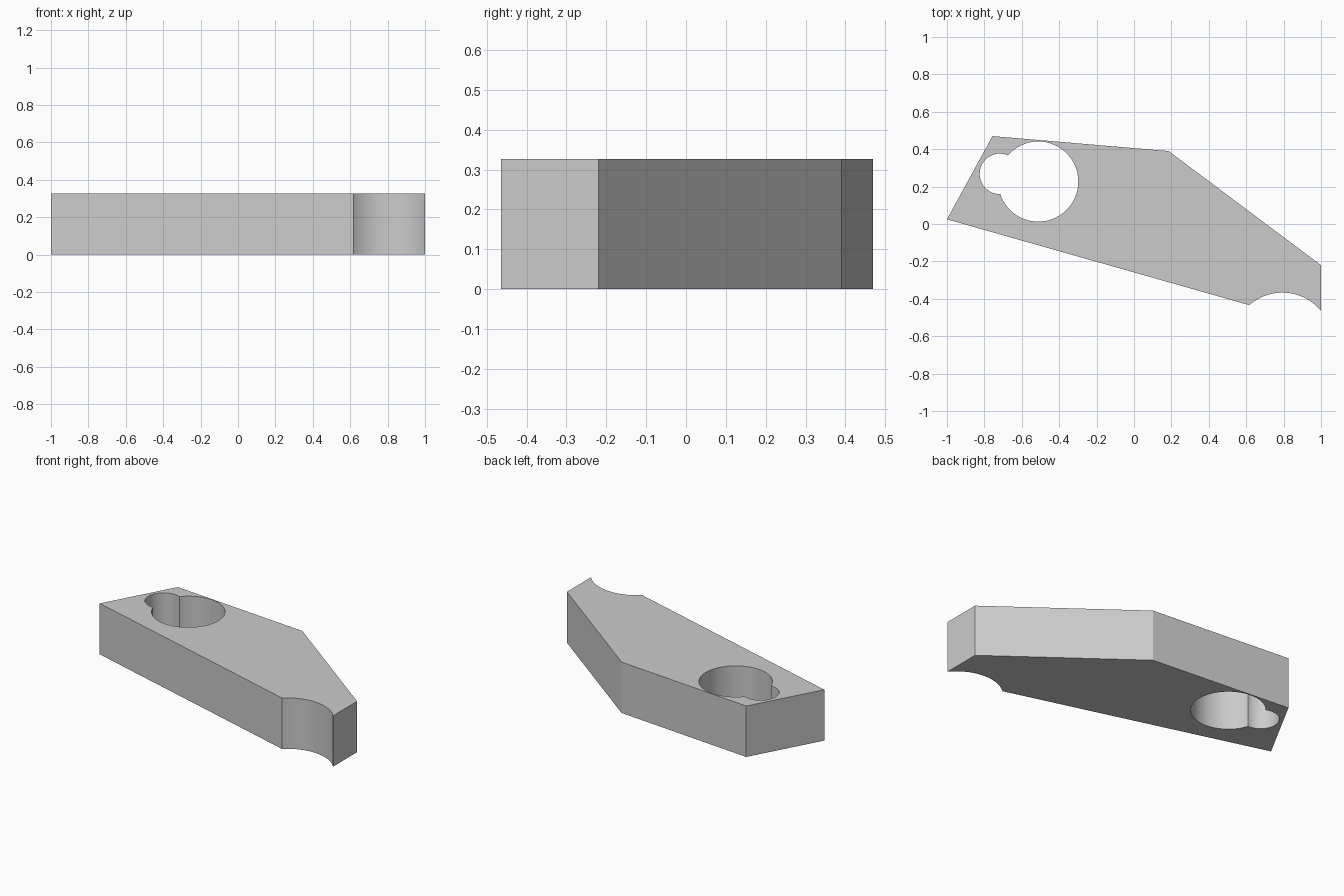
import bpy
import bmesh

if "Cube" in bpy.data.objects:
    bpy.data.objects.remove(bpy.data.objects["Cube"], do_unlink=True)

HEIGHT = 0.327

# Plain grey material
grey = bpy.data.materials.new("light_grey")
grey.use_nodes = True
colour = (0.6, 0.6, 0.6, 1)
grey.diffuse_color = colour
grey.node_tree.nodes["Principled BSDF"].inputs["Base Color"].default_value = colour

# Angular plate extruded from its outline
outline = [(-1, 0.025), (0.6, -0.429), (1, -0.542), (1, -0.22),
           (0.185, 0.39), (-0.757, 0.47)]
bm = bmesh.new()
base = bm.faces.new([bm.verts.new((x, y, 0)) for x, y in outline])
top = bmesh.ops.extrude_face_region(bm, geom=[base])["geom"]
bmesh.ops.translate(bm, vec=(0, 0, HEIGHT),
                    verts=[g for g in top if isinstance(g, bmesh.types.BMVert)])
bmesh.ops.recalc_face_normals(bm, faces=bm.faces)
mesh = bpy.data.meshes.new("bracket_plate")
bm.to_mesh(mesh)
bm.free()
plate = bpy.data.objects.new("bracket_plate", mesh)
bpy.context.collection.objects.link(plate)
mesh.materials.append(grey)


def cut_round(name, x, y, radius):
    """Cut a vertical round opening through the plate."""
    bpy.ops.mesh.primitive_cylinder_add(vertices=96, radius=radius, depth=1,
                                        location=(x, y, HEIGHT / 2))
    cutter = bpy.context.object
    cutter.name = name
    cutter.hide_render = True
    cutter.data.materials.append(grey)
    bpy.ops.object.select_all(action="DESELECT")
    bpy.context.view_layer.objects.active = plate
    plate.select_set(True)
    cut = plate.modifiers.new(name, "BOOLEAN")
    cut.operation = "DIFFERENCE"
    cut.solver = "EXACT"
    cut.object = cutter
    bpy.ops.object.modifier_apply(modifier=name)
    bpy.data.objects.remove(cutter, do_unlink=True)


# Keyhole opening and the concave notch at the narrow end
cut_round("large_hole", -0.512, 0.227, 0.214)
cut_round("small_hole", -0.717, 0.268, 0.108)
cut_round("end_notch", 0.793, -0.635, 0.268)

bpy.ops.object.shade_smooth_by_angle(angle=0.5)
